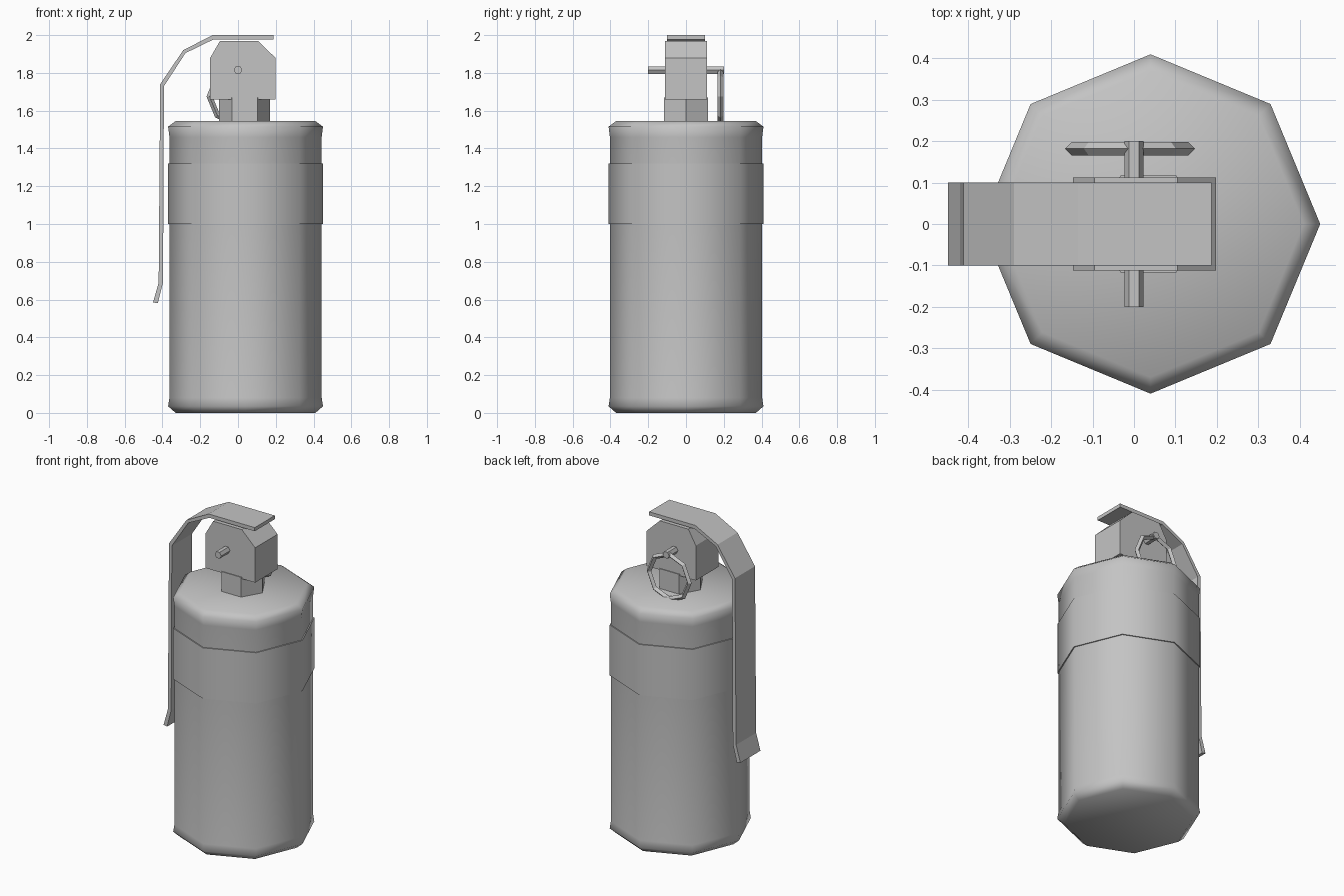
import bpy, bmesh, math
from mathutils import Vector

if "Cube" in bpy.data.objects:
    bpy.data.objects.remove(bpy.data.objects["Cube"], do_unlink=True)

grey = bpy.data.materials.new("grey_metal")
grey.use_nodes = True
colour = (0.55, 0.55, 0.55, 1)
grey.diffuse_color = colour
grey.node_tree.nodes["Principled BSDF"].inputs["Base Color"].default_value = colour


def finish(name, bm, smooth=0):
    bmesh.ops.recalc_face_normals(bm, faces=bm.faces)
    mesh = bpy.data.meshes.new(name)
    bm.to_mesh(mesh)
    bm.free()
    mesh.materials.append(grey)
    obj = bpy.data.objects.new(name, mesh)
    bpy.context.collection.objects.link(obj)
    if smooth:
        bpy.ops.object.select_all(action='DESELECT')
        obj.select_set(True)
        bpy.context.view_layer.objects.active = obj
        bpy.ops.object.shade_smooth_by_angle(angle=math.radians(smooth))
    return obj


def lathe(name, profile, cx, sides, smooth=0):
    """Stack of polygon rings from (radius, z) pairs, capped at both ends."""
    bm = bmesh.new()
    rings = []
    for r, z in profile:
        rings.append([bm.verts.new((cx + r * math.cos(math.tau * i / sides),
                                    r * math.sin(math.tau * i / sides), z))
                      for i in range(sides)])
    for a, b in zip(rings, rings[1:]):
        for i in range(sides):
            j = (i + 1) % sides
            bm.faces.new((a[i], a[j], b[j], b[i]))
    bm.faces.new(rings[0])
    bm.faces.new(rings[-1])
    return finish(name, bm, smooth)


def extrude_y(name, outline, half):
    """Side outline of (x, z) points given depth along y."""
    bm = bmesh.new()
    face = bm.faces.new([bm.verts.new((x, -half, z)) for x, z in outline])
    out = bmesh.ops.extrude_face_region(bm, geom=[face])
    verts = [v for v in out["geom"] if isinstance(v, bmesh.types.BMVert)]
    bmesh.ops.translate(bm, vec=(0, 2 * half, 0), verts=verts)
    return finish(name, bm)


# Canister with softened rims, and the raised band around it
lathe("canister_body", [(0.37, 0), (0.41, 0.035), (0.403, 0.08),
                        (0.403, 1.46), (0.41, 1.515), (0.37, 1.545)], 0.04, 8, 60)
lathe("canister_band", [(0.41, 1.0), (0.41, 1.32)], 0.04, 8, 60)

# Fuse neck and head
lathe("fuse_neck", [(0.135, 1.53), (0.135, 1.67)], 0.035, 6)
extrude_y("fuse_head", [(-0.147, 1.66), (0.198, 1.66), (0.198, 1.88),
                        (0.105, 1.97), (-0.095, 1.97), (-0.147, 1.88)], 0.112)

# Bent safety lever
outer = [(0.187, 2.0), (-0.135, 2.0), (-0.29, 1.92), (-0.412, 1.74),
         (-0.42, 0.69), (-0.45, 0.585)]
inner = [(-0.425, 0.58), (-0.397, 0.69), (-0.392, 1.73), (-0.278, 1.905),
         (-0.13, 1.977), (0.187, 1.977)]
extrude_y("safety_lever", outer + inner, 0.1)

# Six-sided pin through the head
extrude_y("safety_pin", [(0.023 * math.cos(math.tau * i / 6),
                          1.815 + 0.023 * math.sin(math.tau * i / 6))
                         for i in range(6)], 0.2)

# Eight-sided pull ring hanging behind the head
bm = bmesh.new()
ring = []
for i in range(8):
    a = math.tau * i / 8
    out = Vector((math.cos(a), 0, math.sin(a)))
    ring.append([bm.verts.new(Vector((-0.01, 0.182, 1.675)) + out * (0.141 + 0.016 * math.cos(b))
                              + Vector((0, 0.016 * math.sin(b), 0)))
                 for b in (k * math.tau / 4 for k in range(4))])
for i in range(8):
    p, q = ring[i], ring[(i + 1) % 8]
    for k in range(4):
        m = (k + 1) % 4
        bm.faces.new((p[k], p[m], q[m], q[k]))
finish("pull_ring", bm)
